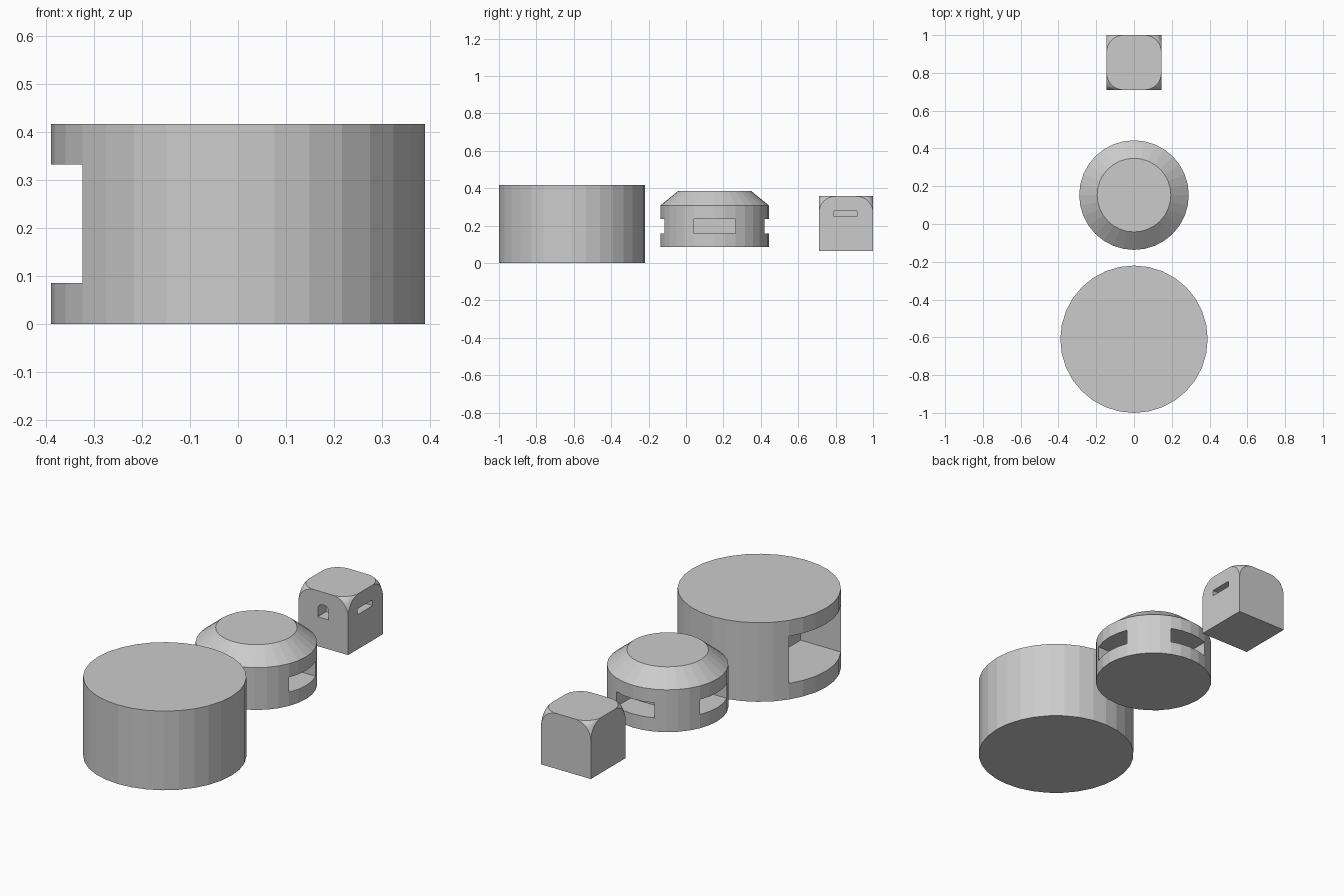
import bpy, bmesh, math
from mathutils import Matrix, Vector

if "Cube" in bpy.data.objects:
    bpy.data.objects.remove(bpy.data.objects["Cube"])

SIDES = 32


def to_object(name, bm):
    bmesh.ops.recalc_face_normals(bm, faces=bm.faces[:])
    mesh = bpy.data.meshes.new(name)
    bm.to_mesh(mesh)
    bm.free()
    ob = bpy.data.objects.new(name, mesh)
    bpy.context.collection.objects.link(ob)
    return ob


def box_bm(lo, hi):
    lo, hi = Vector(lo), Vector(hi)
    bm = bmesh.new()
    bmesh.ops.create_cube(bm, size=1)
    bmesh.ops.scale(bm, vec=hi - lo, verts=bm.verts[:])
    bmesh.ops.translate(bm, vec=(lo + hi) / 2, verts=bm.verts[:])
    return bm


def turned(name, y, rings):
    """Faceted round body from (radius, z) rings."""
    bm = bmesh.new()
    loops = []
    for r, z in rings:
        loops.append([bm.verts.new((r * math.cos(i * math.tau / SIDES),
                                    y + r * math.sin(i * math.tau / SIDES), z))
                      for i in range(SIDES)])
    for a, b in zip(loops, loops[1:]):
        for i in range(SIDES):
            j = (i + 1) % SIDES
            bm.faces.new((a[i], a[j], b[j], b[i]))
    bm.faces.new(loops[0][::-1])
    bm.faces.new(loops[-1])
    return to_object(name, bm)


def cut(ob, cutter_bm):
    """Subtract a cutter, then discard it."""
    cutter = to_object("cutter", cutter_bm)
    cutter.hide_render = True
    mod = ob.modifiers.new("opening", 'BOOLEAN')
    mod.operation = 'DIFFERENCE'
    mod.solver = 'EXACT'
    mod.object = cutter
    bpy.context.view_layer.objects.active = ob
    bpy.ops.object.modifier_apply(modifier=mod.name)
    bpy.data.objects.remove(cutter)


# Large drum with one wide opening on its left side
drum = turned("large_round_bunker", -0.61, [(0.39, 0), (0.39, 0.417)])
cut(drum, box_bm((-0.6, -0.61 - 0.216, 0.085), (-0.09, -0.61 + 0.216, 0.333)))

# Middle round bunker with sloped roof and four slots
MID_Y = 0.153
mid = turned("sloped_roof_bunker", MID_Y,
             [(0.29, 0.085), (0.29, 0.308), (0.195, 0.385)])
for k in range(4):
    slot = box_bm((0.15, -0.111, 0.157), (0.5, 0.111, 0.236))
    bmesh.ops.transform(slot, verts=slot.verts[:],
                        matrix=Matrix.Translation((0, MID_Y, 0))
                        @ Matrix.Rotation(k * math.pi / 2, 4, 'Z'))
    cut(mid, slot)

# Small square bunker with rounded-off top corners
bm = box_bm((-0.145, 0.71, 0.065), (0.145, 1.0, 0.357))
top = [v for v in bm.verts if v.co.z > 0.3]
bmesh.ops.bevel(bm, geom=top, offset=0.09, offset_type='OFFSET', segments=8,
                profile=0.5, affect='VERTICES')
small = to_object("square_bunker", bm)

# Narrow slit on the right face
cut(small, box_bm((0.075, 0.79, 0.248), (0.3, 0.915, 0.279)))

# Arched window in the front face
win = box_bm((-0.032, 0.6, 0.22), (0.032, 0.78, 0.29))
crown = [e for e in win.edges if all(v.co.z > 0.28 for v in e.verts)
         and abs(e.verts[0].co.y - e.verts[1].co.y) > 0.1]
bmesh.ops.bevel(win, geom=crown, offset=0.028, offset_type='OFFSET', segments=4,
                profile=0.5, affect='EDGES')
cut(small, win)
